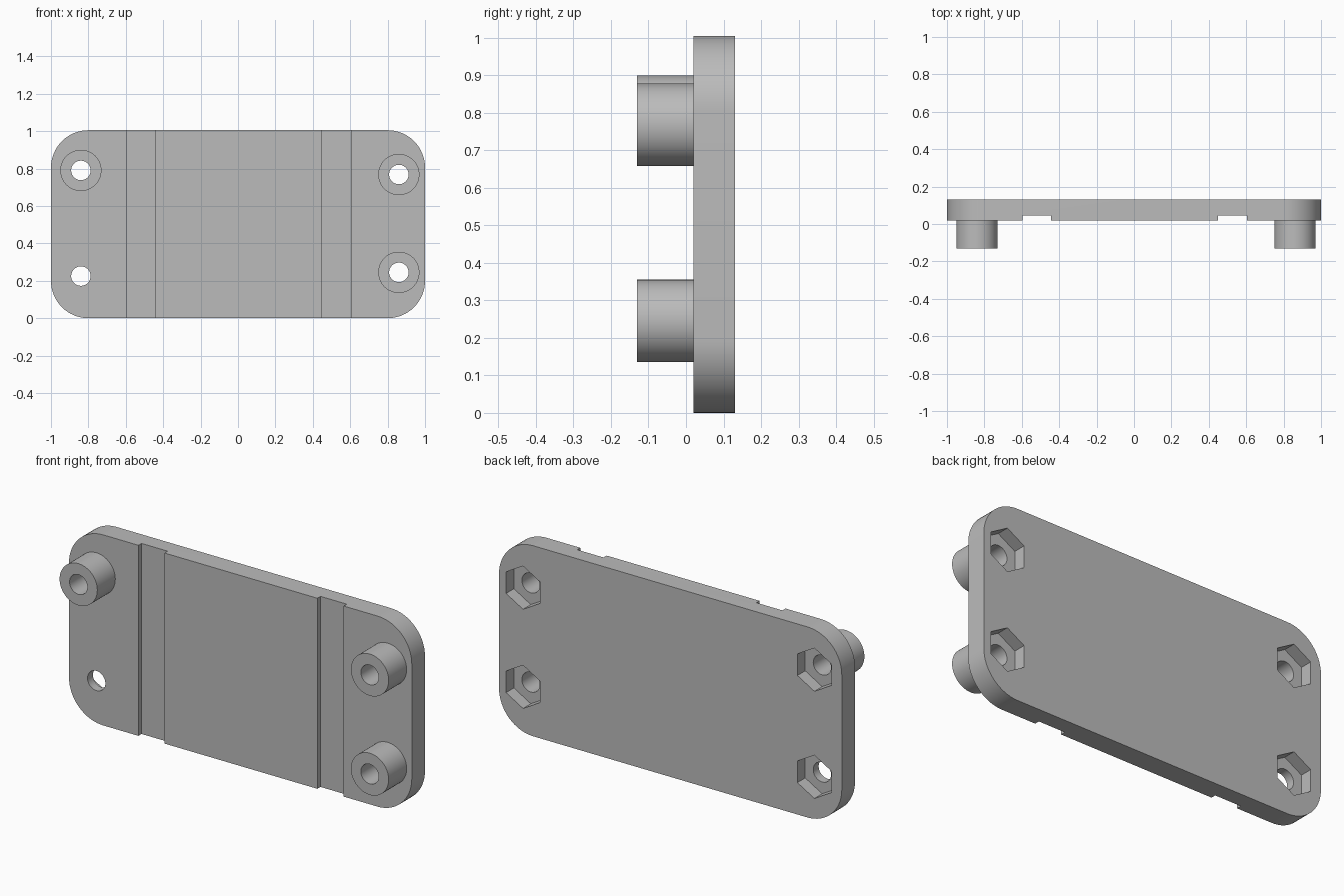
import bpy, bmesh, math
from mathutils import Matrix, Vector

if "Cube" in bpy.data.objects:
    bpy.data.objects.remove(bpy.data.objects["Cube"], do_unlink=True)

FRONT, BACK, HEIGHT = 0.02, 0.13, 1.005
CORNER, BORE, BOSS, HEX = 0.2, 0.052, 0.11, 0.114
BOSS_FRONT, POCKET_FLOOR, GROOVE_FLOOR = -0.13, 0.065, 0.046

grey = bpy.data.materials.new("plain grey")
grey.use_nodes = True
grey.diffuse_color = (0.5, 0.5, 0.5, 1)
grey.node_tree.nodes["Principled BSDF"].inputs["Base Color"].default_value = grey.diffuse_color


def make_object(name, bm):
    bmesh.ops.recalc_face_normals(bm, faces=bm.faces)
    mesh = bpy.data.meshes.new(name)
    bm.to_mesh(mesh)
    bm.free()
    mesh.materials.append(grey)
    obj = bpy.data.objects.new(name, mesh)
    bpy.context.collection.objects.link(obj)
    return obj


def activate(obj):
    bpy.ops.object.select_all(action='DESELECT')
    obj.select_set(True)
    bpy.context.view_layer.objects.active = obj


def circle(x, z, radius, count, start=0.0):
    angles = [start + math.tau * i / count for i in range(count)]
    return [(x + radius * math.cos(a), z + radius * math.sin(a)) for a in angles]


def prism(name, outline, y0, y1):
    """Extrude an (x, z) outline along y."""
    bm = bmesh.new()
    face = bm.faces.new([bm.verts.new((x, y0, z)) for x, z in outline])
    moved = bmesh.ops.extrude_face_region(bm, geom=[face])["geom"]
    verts = [v for v in moved if isinstance(v, bmesh.types.BMVert)]
    bmesh.ops.translate(bm, verts=verts, vec=(0, y1 - y0, 0))
    return make_object(name, bm)


def cut(target, outline, y0, y1):
    cutter = prism("cutter", outline, y0, y1)
    cutter.hide_render = True
    mod = target.modifiers.new("cut", 'BOOLEAN')
    mod.operation, mod.solver, mod.object = 'DIFFERENCE', 'EXACT', cutter
    activate(target)
    bpy.ops.object.modifier_apply(modifier=mod.name)
    bpy.data.objects.remove(cutter, do_unlink=True)


def boss(name, x, z):
    """Open-backed tube, turned from its wall profile."""
    bm = bmesh.new()
    points = [(BOSS, FRONT), (BOSS, BOSS_FRONT), (BORE, BOSS_FRONT), (BORE, FRONT)]
    verts = [bm.verts.new((x + r, y, z)) for r, y in points]
    edges = [bm.edges.new(pair) for pair in zip(verts, verts[1:])]
    bmesh.ops.spin(bm, geom=verts + edges, cent=(x, 0, z), axis=(0, 1, 0),
                   angle=math.tau, steps=64)
    bmesh.ops.remove_doubles(bm, verts=bm.verts, dist=0.0001)
    obj = make_object(name, bm)
    # Make sure the outer wall faces outwards
    poly = max(obj.data.polygons, key=lambda p: (p.center - Vector((x, p.center.y, z))).length)
    if poly.normal.dot(poly.center - Vector((x, poly.center.y, z))) < 0:
        obj.data.flip_normals()
    return obj


# Rounded plate
outline = []
for i, (sx, sz) in enumerate([(1, 1), (-1, 1), (-1, -1), (1, -1)]):
    cx = sx * (1 - CORNER)
    cz = HEIGHT / 2 + sz * (HEIGHT / 2 - CORNER)
    for k in range(17):
        a = math.pi / 2 * (i + k / 16)
        outline.append((cx + CORNER * math.cos(a), cz + CORNER * math.sin(a)))
plate = prism("plate", outline, FRONT, BACK)

# Vertical grooves across the front
for x0, x1 in [(-0.595, -0.443), (0.449, 0.603)]:
    cut(plate, [(x0, -0.1), (x1, -0.1), (x1, 1.1), (x0, 1.1)], FRONT - 0.1, GROOVE_FLOOR)

# Screw holes, hexagonal nut pockets behind, and bosses in front of three of them
holes = [("upper_right", -0.84, 0.79, True), ("lower_right", -0.84, 0.225, False),
         ("upper_left", 0.86, 0.768, True), ("lower_left", 0.86, 0.245, True)]
parts = [plate]
for name, x, z, has_boss in holes:
    cut(plate, circle(x, z, BORE, 64), FRONT - 0.1, BACK + 0.1)
    cut(plate, circle(x, z, HEX, 6, math.pi / 6), POCKET_FLOOR, BACK + 0.1)
    if has_boss:
        parts.append(boss(name + "_boss", x, z))

for part in parts:
    activate(part)
    bpy.ops.object.shade_smooth_by_angle(angle=math.radians(30))
